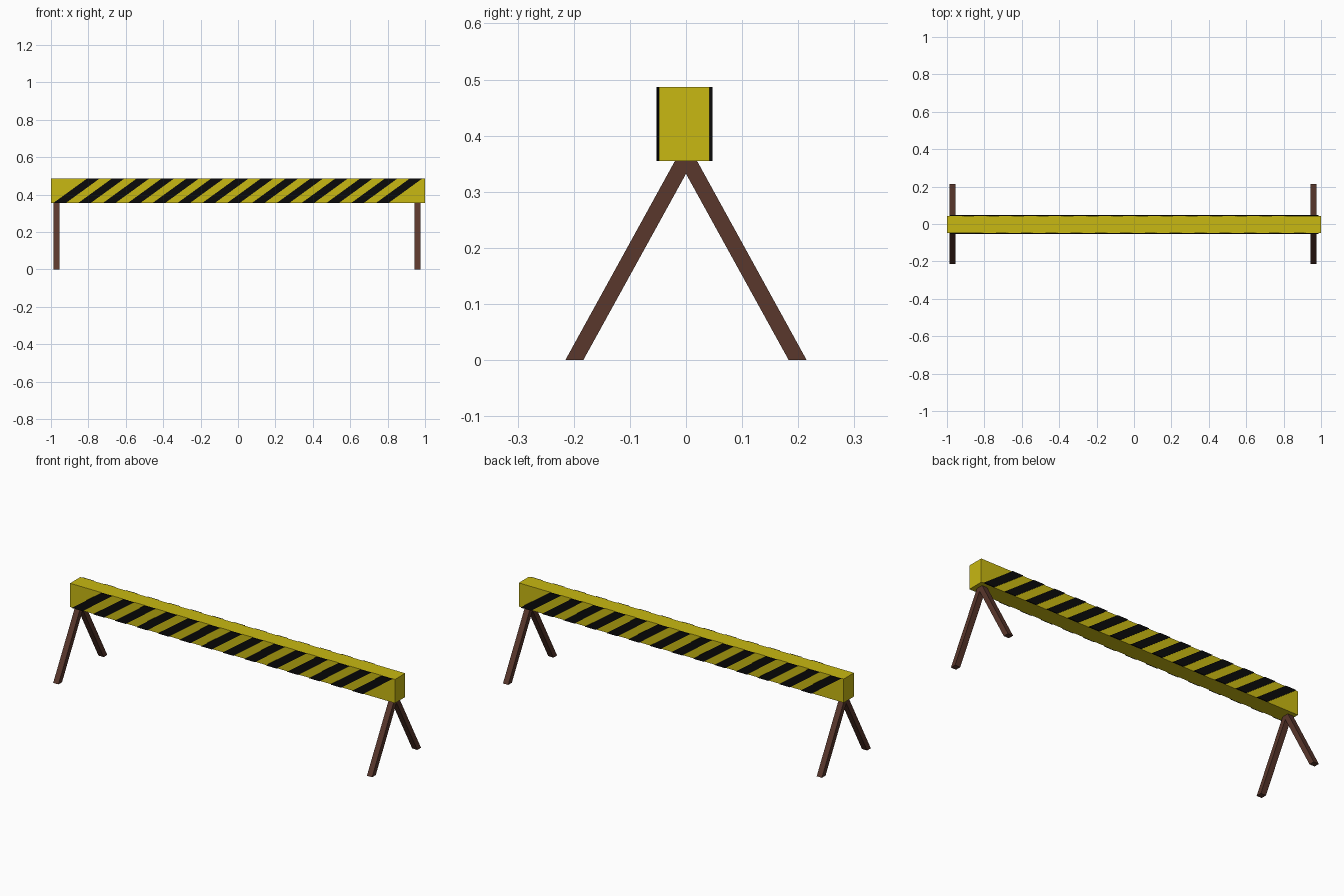
import bpy

if "Cube" in bpy.data.objects:
    bpy.data.objects.remove(bpy.data.objects["Cube"])


def material(name, rgb):
    m = bpy.data.materials.new(name)
    m.diffuse_color = (*rgb, 1)
    m.use_nodes = True
    m.node_tree.nodes["Principled BSDF"].inputs["Base Color"].default_value = m.diffuse_color
    return m


YELLOW = material("yellow paint", (0.58, 0.48, 0.006))
BLACK = material("black paint", (0.003, 0.003, 0.003))
WOOD = material("brown wood", (0.1, 0.038, 0.025))


def prism_data(profile, place, a, b):
    """Extrude a flat profile from a to b; place(u, v, w) gives the 3D point."""
    n = len(profile)
    verts = [place(u, v, w) for w in (a, b) for u, v in profile]
    faces = [list(range(n))[::-1], list(range(n, 2 * n))]
    faces += [[i, (i + 1) % n, n + (i + 1) % n, n + i] for i in range(n)]
    return verts, faces


def add_object(name, prisms, mat):
    verts, faces = [], []
    for pv, pf in prisms:
        faces += [[i + len(verts) for i in f] for f in pf]
        verts += pv
    mesh = bpy.data.meshes.new(name)
    mesh.from_pydata(verts, [], faces)
    mesh.materials.append(mat)
    ob = bpy.data.objects.new(name, mesh)
    bpy.context.collection.objects.link(ob)
    bpy.context.view_layer.update()
    bpy.context.view_layer.objects.active = ob
    ob.select_set(True)
    bpy.ops.object.mode_set(mode='EDIT')
    bpy.ops.mesh.select_all(action='SELECT')
    bpy.ops.mesh.normals_make_consistent(inside=False)
    bpy.ops.object.mode_set(mode='OBJECT')
    ob.select_set(False)


BOTTOM, TOP = 0.355, 0.487
Y_MID, Y_HALF = -0.003, 0.045

# Crossbar
bar = [(-1, BOTTOM), (1, BOTTOM), (1, TOP), (-1, TOP)]
add_object("crossbar",
           [prism_data(bar, lambda u, v, w: (u, w, v), Y_MID - Y_HALF, Y_MID + Y_HALF)],
           YELLOW)

# Slanted warning stripes, turned half a circle for the back
COUNT, WIDTH, SLANT = 14, 0.067, 0.182
pitch = (1.974 - SLANT - WIDTH) / (COUNT - 1)
for name, s in (("front_stripes", 1), ("back_stripes", -1)):
    stripes = []
    for i in range(COUNT):
        x = -0.987 + i * pitch
        shape = [(x, BOTTOM), (x + WIDTH, BOTTOM),
                 (x + WIDTH + SLANT, TOP), (x + SLANT, TOP)]
        stripes.append(prism_data(
            shape, lambda u, v, w: (s * u, Y_MID - s * w, v), Y_HALF - 0.001, Y_HALF + 0.005))
    add_object(name, stripes, BLACK)

# A-frame legs at both ends
frame = [(-0.215, 0), (-0.183, 0), (0, 0.332), (0.183, 0),
         (0.215, 0), (0.018, 0.358), (-0.018, 0.358)]
for name, x in (("left_legs", -0.971), ("right_legs", 0.96)):
    add_object(name,
               [prism_data(frame, lambda u, v, w: (w, u, v), x - 0.016, x + 0.016)], WOOD)
